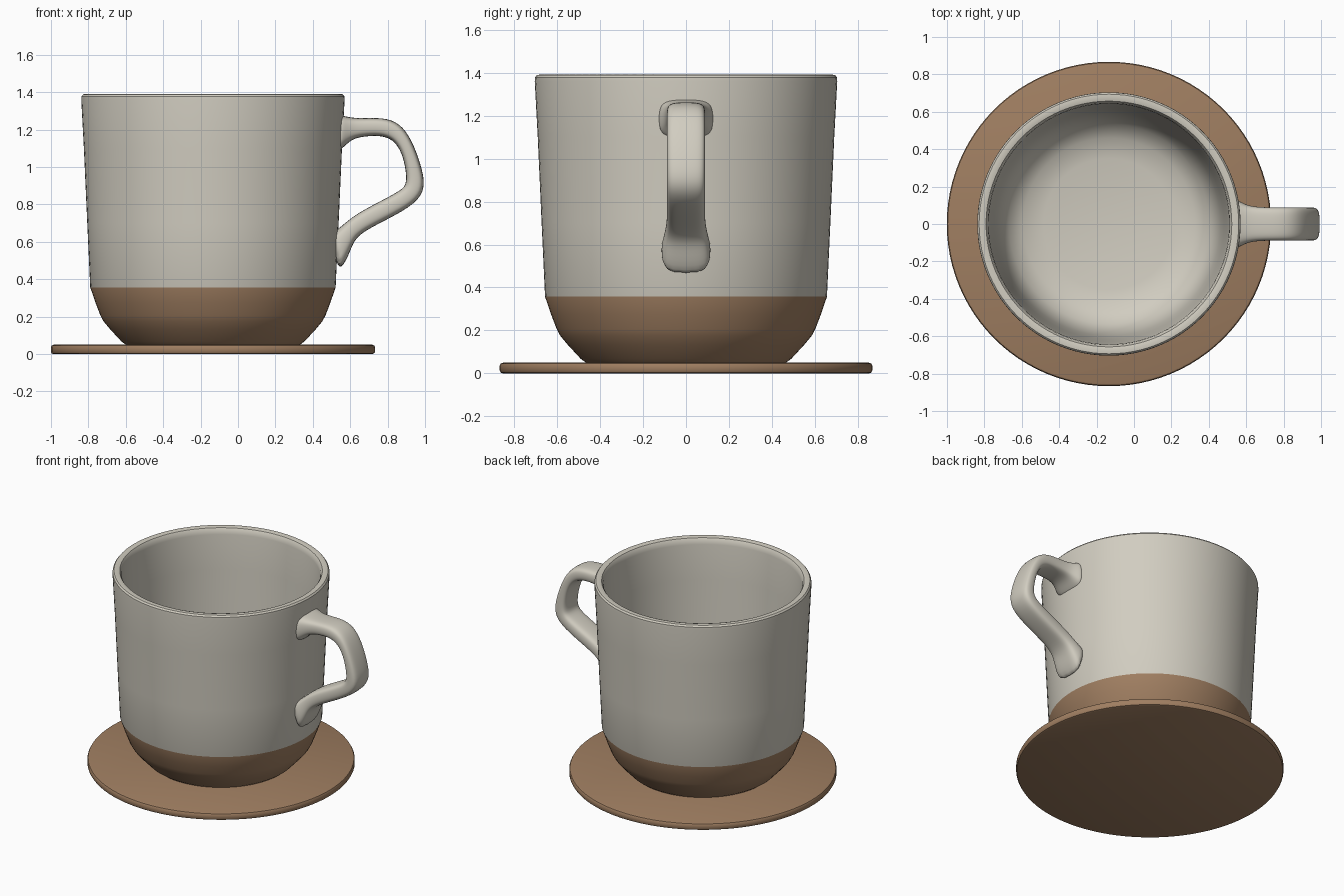
import bpy, bmesh, math
from mathutils import Vector

cube = bpy.data.objects.get("Cube")
if cube:
    bpy.data.objects.remove(cube, do_unlink=True)

CENTRE_X = -0.134


def material(name, rgb):
    m = bpy.data.materials.new(name)
    m.use_nodes = True
    m.diffuse_color = (*rgb, 1)
    m.node_tree.nodes["Principled BSDF"].inputs["Base Color"].default_value = (*rgb, 1)
    return m


glaze = material("cream glaze", (0.64, 0.61, 0.53))
clay = material("brown clay", (0.35, 0.21, 0.12))


def finish(name, bm, mats, angle=35):
    bmesh.ops.recalc_face_normals(bm, faces=bm.faces)
    me = bpy.data.meshes.new(name)
    bm.to_mesh(me)
    bm.free()
    for m in mats:
        me.materials.append(m)
    ob = bpy.data.objects.new(name, me)
    bpy.context.collection.objects.link(ob)
    bpy.ops.object.select_all(action="DESELECT")
    ob.select_set(True)
    bpy.context.view_layer.objects.active = ob
    bpy.ops.object.shade_smooth_by_angle(angle=math.radians(angle))
    return ob


def lathe(name, profile, mats, rule=None, steps=96):
    """Spin an (r, z) profile around the cup axis."""
    bm = bmesh.new()
    verts = [bm.verts.new((r, 0, z)) for r, z in profile]
    edges = [bm.edges.new(pair) for pair in zip(verts, verts[1:])]
    bmesh.ops.spin(bm, geom=verts + edges, cent=(0, 0, 0), axis=(0, 0, 1),
                   angle=math.tau, steps=steps, use_duplicate=False)
    bmesh.ops.remove_doubles(bm, verts=bm.verts, dist=0.0005)
    bmesh.ops.translate(bm, verts=bm.verts, vec=(CENTRE_X, 0, 0))
    if rule:
        for f in bm.faces:
            f.material_index = rule(f.calc_center_median())
    return finish(name, bm, mats)


# Round coaster with softened edges
lathe("coaster", [(0, 0), (0.852, 0), (0.862, 0.004), (0.867, 0.013), (0.867, 0.037),
                  (0.862, 0.046), (0.852, 0.05), (0, 0.05)], [clay])

# Cup: outside wall, rounded rim, inside wall and floor
BAND = 0.357
cup_profile = [(0, 0.05), (0.465, 0.05), (0.49, 0.068), (0.55, 0.133), (0.585, 0.175),
               (0.602, 0.207), (0.628, 0.275), (0.656, BAND), (0.672, 0.7),
               (0.69, 1.1), (0.704, 1.36), (0.703, 1.378), (0.694, 1.389),
               (0.675, 1.391), (0.657, 1.386), (0.647, 1.37), (0.643, 1.345),
               (0.632, 1.1), (0.615, 0.7), (0.598, 0.4), (0.575, 0.28),
               (0.535, 0.2), (0.46, 0.145), (0.35, 0.122), (0, 0.115)]


def cup_colour(c):
    outside = math.hypot(c.x - CENTRE_X, c.y) > 0.3 + 0.8 * c.z or c.z < 0.06
    return 1 if c.z < BAND and outside and is_outer(c) else 0


def is_outer(c):
    """True when the point lies on the outer half of the profile."""
    r = math.hypot(c.x - CENTRE_X, c.y)
    split = cup_profile.index((0.675, 1.391))

    def gap(points):
        best = 9
        for a, b in zip(points, points[1:]):
            a, b, p = Vector(a), Vector(b), Vector((r, c.z))
            t = max(0, min(1, (p - a).dot(b - a) / (b - a).length_squared))
            best = min(best, (p - a.lerp(b, t)).length)
        return best
    return gap(cup_profile[:split + 1]) < gap(cup_profile[split:])


lathe("cup", cup_profile, [glaze, clay], cup_colour)

# Handle: rounded sections between an outer and an inner edge, flared at both ends
sections = [  # outer x, z, inner x, z, half width
    (0.52, 1.285, 0.52, 1.07, 0.14),
    (0.565, 1.275, 0.565, 1.105, 0.125),
    (0.61, 1.263, 0.61, 1.15, 0.098),
    (0.69, 1.262, 0.68, 1.165, 0.09),
    (0.80, 1.264, 0.78, 1.168, 0.09),
    (0.885, 1.22, 0.84, 1.135, 0.09),
    (0.945, 1.11, 0.878, 1.07, 0.09),
    (0.985, 0.99, 0.898, 0.98, 0.09),
    (1.003, 0.89, 0.9, 0.91, 0.09),
    (0.955, 0.805, 0.875, 0.878, 0.09),
    (0.80, 0.72, 0.765, 0.82, 0.09),
    (0.68, 0.66, 0.64, 0.755, 0.09),
    (0.62, 0.61, 0.57, 0.70, 0.098),
    (0.595, 0.53, 0.53, 0.665, 0.112),
    (0.535, 0.42, 0.49, 0.64, 0.125),
]
SIDES = 16
bm = bmesh.new()
rings = []
for ox, oz, ix, iz, half in sections:
    outer, inner = Vector((ox, 0, oz)), Vector((ix, 0, iz))
    ring = []
    for k in range(SIDES):
        a = math.tau * k / SIDES
        u = math.copysign(abs(math.cos(a)) ** 0.6, math.cos(a))
        v = math.copysign(abs(math.sin(a)) ** 0.6, math.sin(a))
        p = inner.lerp(outer, (u + 1) / 2)
        p.y = v * half
        ring.append(bm.verts.new(p))
    rings.append(ring)
for a, b in zip(rings, rings[1:]):
    for k in range(SIDES):
        j = (k + 1) % SIDES
        bm.faces.new((a[k], a[j], b[j], b[k]))
bm.faces.new(rings[0])
bm.faces.new(rings[-1])
handle = finish("handle", bm, [glaze], 80)
smooth = handle.modifiers.new("smooth", "SUBSURF")
smooth.levels = smooth.render_levels = 2
